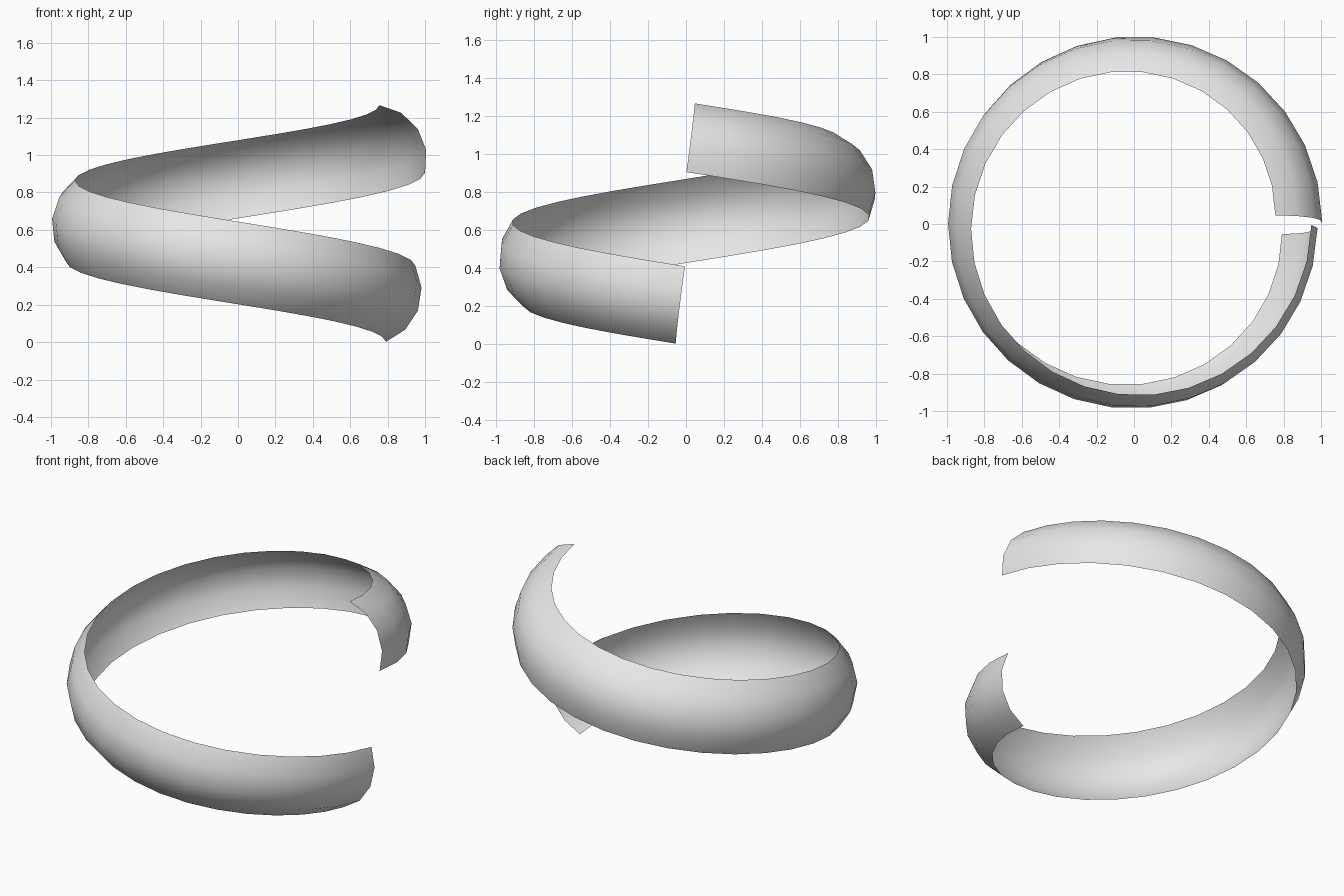
import bpy
import bmesh
from math import radians, sin, cos
from mathutils import Vector

cube = bpy.data.objects.get("Cube")
if cube:
    bpy.data.objects.remove(cube, do_unlink=True)

# Strip settings
TURN_STEPS = 30          # segments along the helix
ARC_STEPS = 4            # segments across the band
ARC_RADIUS = 0.289
HALF_ARC = radians(49)
SLOPE = 0.13             # lean of each section, square to the climbing path


def mix(a, b, t):
    return a + (b - a) * t


def section(t):
    """Points of the curved cross-section at fraction t of the turn."""
    angle = radians(mix(-1.4, -359.3, t))
    radial = Vector((cos(angle), sin(angle), 0))
    along = Vector((sin(angle), -cos(angle), 0))
    centre = radial * mix(0.693, 0.721, t)
    height = mix(0.273, 0.98, t)
    twist = radians(mix(-21, 34, t))
    points = []
    for j in range(ARC_STEPS + 1):
        a = twist + mix(-HALF_ARC, HALF_ARC, j / ARC_STEPS)
        rise = ARC_RADIUS * sin(a)
        p = centre + radial * ARC_RADIUS * cos(a) - along * SLOPE * rise
        p.z = height + rise
        points.append(p)
    return points


# Single-sheet twisted helical band
bm = bmesh.new()
rows = [[bm.verts.new(p) for p in section(i / TURN_STEPS)]
        for i in range(TURN_STEPS + 1)]
for low, high in zip(rows, rows[1:]):
    for j in range(ARC_STEPS):
        bm.faces.new((low[j], low[j + 1], high[j + 1], high[j]))

# Outside of the band faces away from the axis
bm.normal_update()
face = bm.faces[:][0] if bm.faces else None
middle = face.calc_center_median()
if face.normal.dot(Vector((middle.x, middle.y, 0))) < 0:
    bmesh.ops.reverse_faces(bm, faces=bm.faces[:])
for f in bm.faces:
    f.smooth = True

mesh = bpy.data.meshes.new("spiral_band")
bm.to_mesh(mesh)
bm.free()
band = bpy.data.objects.new("spiral_band", mesh)
bpy.context.collection.objects.link(band)

# Light grey surface
grey = bpy.data.materials.new("light_grey")
grey.use_nodes = True
colour = (0.8, 0.8, 0.8, 1)
grey.diffuse_color = colour
grey.node_tree.nodes["Principled BSDF"].inputs["Base Color"].default_value = colour
mesh.materials.append(grey)
